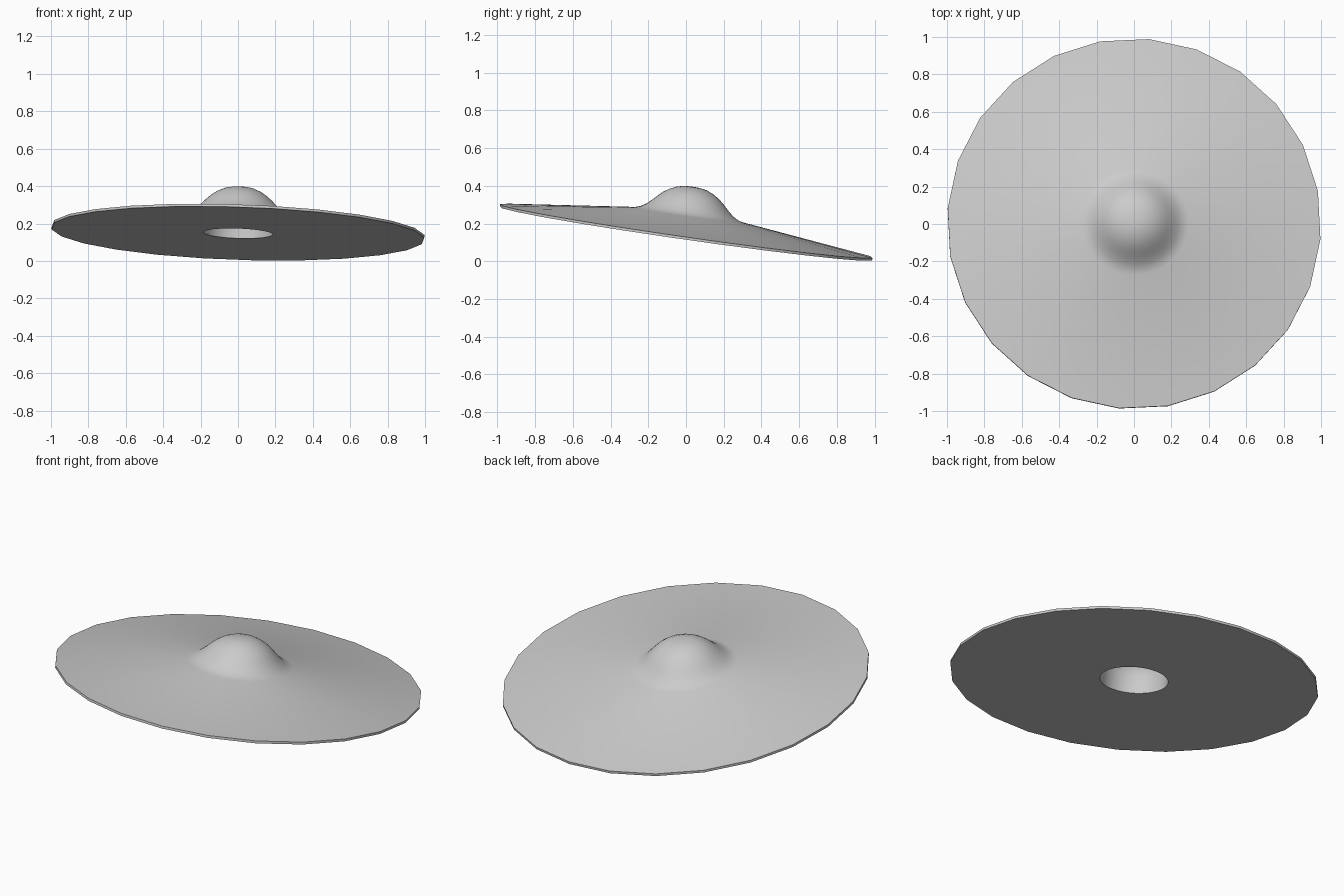
import bpy, bmesh
from math import sin, cos, pi, radians
from mathutils import Vector, Matrix

cube = bpy.data.objects.get("Cube")
if cube:
    bpy.data.objects.remove(cube, do_unlink=True)

SEGS = 48           # round parts; the rim uses every second point
START = radians(10.3)

grey = bpy.data.materials.new("light grey")
grey.use_nodes = True
colour = (0.6, 0.6, 0.6, 1)
grey.diffuse_color = colour
grey.node_tree.nodes["Principled BSDF"].inputs["Base Color"].default_value = colour

# The whole hat leans towards its back and slightly to its left
lean = Vector((0, 0, 1)).rotation_difference(Vector((0.033, 0.143, 1)))
pose = Matrix.Translation((0, 0, 0.147)) @ lean.to_matrix().to_4x4()


def lathe(name, profile):
    """Spin (radius, height) points; radius 1 becomes a 24-sided rim."""
    bm = bmesh.new()
    rings = []
    for r, h in profile:
        if r == 0:
            rings.append([bm.verts.new((0, 0, h))] * SEGS)
            continue
        ring = []
        for i in range(SEGS):
            a = START + 2 * pi * i / SEGS
            q = r * cos(2 * pi / SEGS) if r == 1 and i % 2 else r
            ring.append(bm.verts.new((q * cos(a), q * sin(a), h)))
        rings.append(ring)
    for low, high in zip(rings, rings[1:]):
        for i in range(SEGS):
            j = (i + 1) % SEGS
            quad = [low[i], low[j], high[j], high[i]]
            bm.faces.new(list(dict.fromkeys(quad)))
    mesh = bpy.data.meshes.new(name)
    bm.to_mesh(mesh)
    bm.free()
    mesh.materials.append(grey)
    obj = bpy.data.objects.new(name, mesh)
    bpy.context.collection.objects.link(obj)
    obj.matrix_world = pose
    bpy.ops.object.select_all(action="DESELECT")
    obj.select_set(True)
    bpy.context.view_layer.objects.active = obj
    bpy.ops.object.shade_smooth_by_angle(angle=radians(30))


# Brim, crown and the hollow inside, from the opening round to the inner top
lathe("hat", [
    (0, 0.235), (0.06, 0.23), (0.11, 0.21), (0.15, 0.18), (0.175, 0.145),
    (0.185, 0.10), (0.185, 0),
    (1, 0), (1, 0.014), (0.29, 0.10),
    (0.26, 0.11), (0.235, 0.125), (0.205, 0.151), (0.177, 0.179),
    (0.15, 0.203), (0.12, 0.223), (0.08, 0.241), (0.04, 0.249), (0, 0.251),
])
